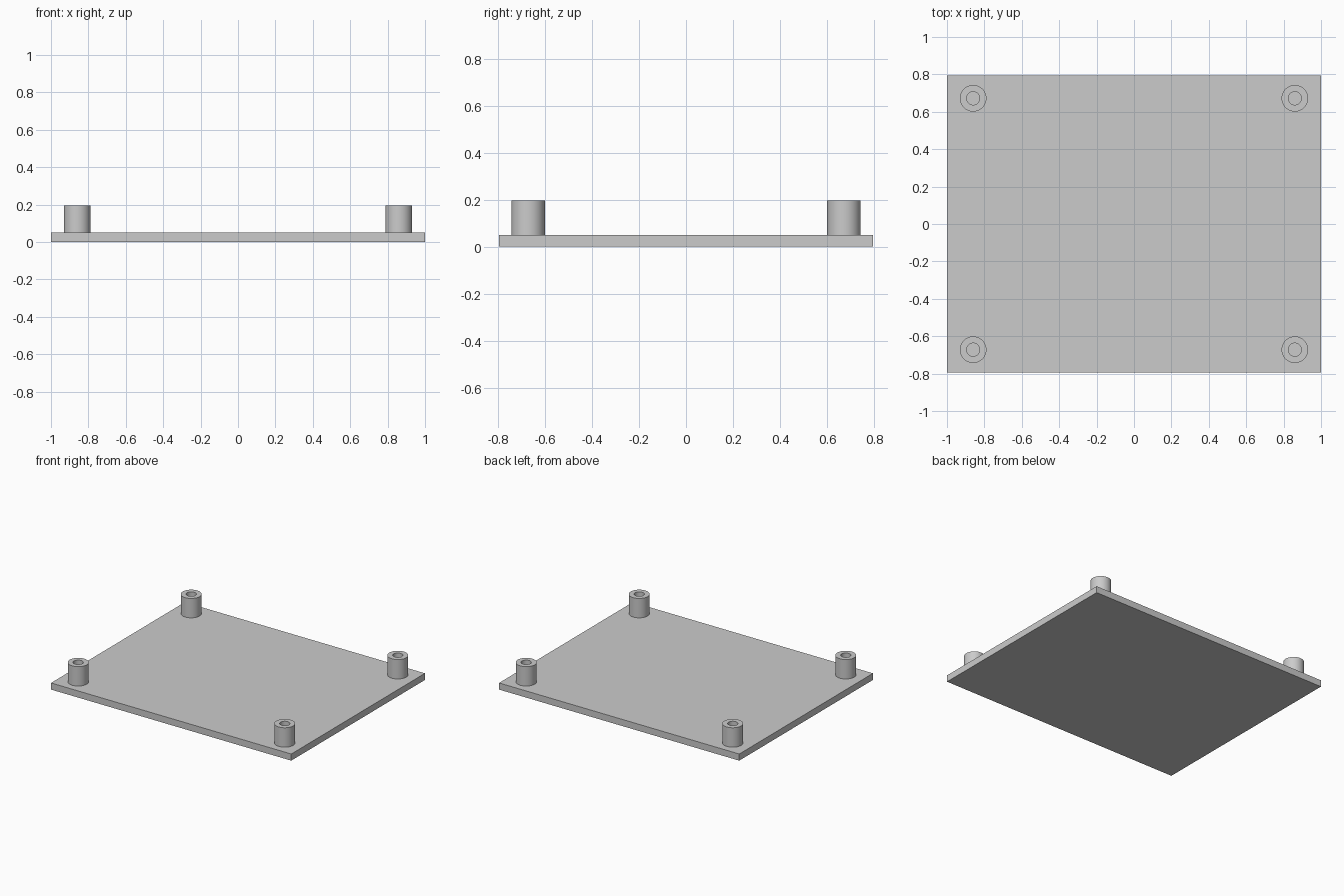
import bpy, bmesh
from math import tau
from mathutils import Vector

cube = bpy.data.objects.get("Cube")
if cube:
    bpy.data.objects.remove(cube)

# Dimensions
WIDTH, DEPTH, THICK = 2.0, 1.59, 0.05
POST_X, POST_Y, POST_TOP = 0.86, 0.672, 0.196
OUTER, INNER, SIDES = 0.071, 0.035, 64

grey = bpy.data.materials.new("light_grey")
grey.use_nodes = True
grey.diffuse_color = (0.6, 0.6, 0.6, 1)
grey.node_tree.nodes["Principled BSDF"].inputs["Base Color"].default_value = grey.diffuse_color


def add_object(name, bm, location):
    bmesh.ops.recalc_face_normals(bm, faces=bm.faces)
    mesh = bpy.data.meshes.new(name)
    bm.to_mesh(mesh)
    bm.free()
    mesh.materials.append(grey)
    obj = bpy.data.objects.new(name, mesh)
    obj.location = location
    bpy.context.collection.objects.link(obj)
    return obj


def add_post(name, x, y):
    # Closed tube section spun around the vertical axis
    bm = bmesh.new()
    height = POST_TOP - THICK
    section = [(INNER, 0), (OUTER, 0), (OUTER, height), (INNER, height)]
    verts = [bm.verts.new((r, 0, z)) for r, z in section]
    edges = [bm.edges.new((verts[i - 1], verts[i])) for i in range(len(verts))]
    bmesh.ops.spin(bm, geom=verts + edges, cent=(0, 0, 0), axis=(0, 0, 1),
                   angle=tau, steps=SIDES, use_duplicate=False)
    bmesh.ops.remove_doubles(bm, verts=bm.verts, dist=0.0001)
    obj = add_object(name, bm, (x, y, THICK))
    bpy.ops.object.select_all(action='DESELECT')
    obj.select_set(True)
    bpy.context.view_layer.objects.active = obj
    bpy.ops.object.shade_smooth_by_angle()


# Base plate
bm = bmesh.new()
bmesh.ops.create_cube(bm, size=1)
bmesh.ops.scale(bm, vec=Vector((WIDTH, DEPTH, THICK)), verts=bm.verts)
add_object("base_plate", bm, (0, 0, THICK / 2))

# Hollow corner posts
for side, sx in (("left", 1), ("right", -1)):
    for end, sy in (("front", -1), ("back", 1)):
        add_post(f"{end}_{side}_post", sx * POST_X, sy * POST_Y)
